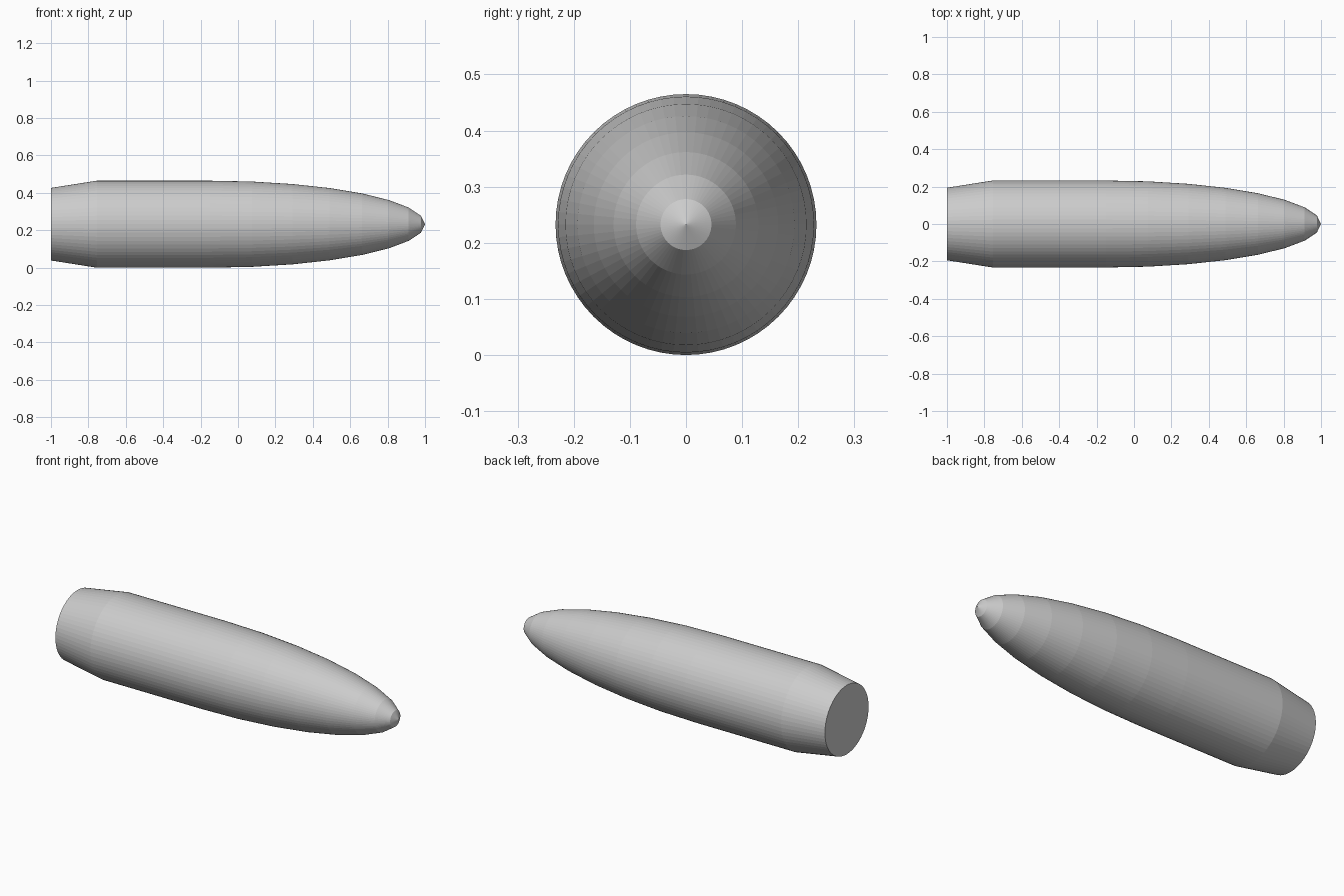
import bpy, bmesh, math

if "Cube" in bpy.data.objects:
    bpy.data.objects.remove(bpy.data.objects["Cube"])

SIDES = 64
RADIUS = 0.2325       # full body radius
NOSE_START = -0.15    # where the elliptical nose begins
NOSE_LENGTH = 1.15

metal = bpy.data.materials.new("plain grey")
metal.diffuse_color = (0.6, 0.6, 0.6, 1)
metal.use_nodes = True
metal.node_tree.nodes["Principled BSDF"].inputs["Base Color"].default_value = metal.diffuse_color

# Profile along x: tapered tail, straight body, then an elliptical nose
profile = [(-1.0, 0.194), (-0.755, RADIUS)]
for i in range(8):
    a = math.radians(90 - 11.25 * i)
    profile.append((NOSE_START + NOSE_LENGTH * math.cos(a), RADIUS * math.sin(a)))

bm = bmesh.new()
rings = []
for x, r in profile:
    rings.append([bm.verts.new((x, r * math.cos(2 * math.pi * k / SIDES),
                                RADIUS + r * math.sin(2 * math.pi * k / SIDES)))
                  for k in range(SIDES)])

# Side walls
for a, b in zip(rings, rings[1:]):
    for k in range(SIDES):
        n = (k + 1) % SIDES
        bm.faces.new((a[k], a[n], b[n], b[k]))

# Pointed tip and flat base
tip = bm.verts.new((1.0, 0, RADIUS))
for k in range(SIDES):
    bm.faces.new((rings[-1][k], rings[-1][(k + 1) % SIDES], tip))
bm.faces.new(rings[0])
bmesh.ops.recalc_face_normals(bm, faces=bm.faces)

mesh = bpy.data.meshes.new("projectile_body")
bm.to_mesh(mesh)
bm.free()
mesh.materials.append(metal)
body = bpy.data.objects.new("projectile_body", mesh)
bpy.context.collection.objects.link(body)
